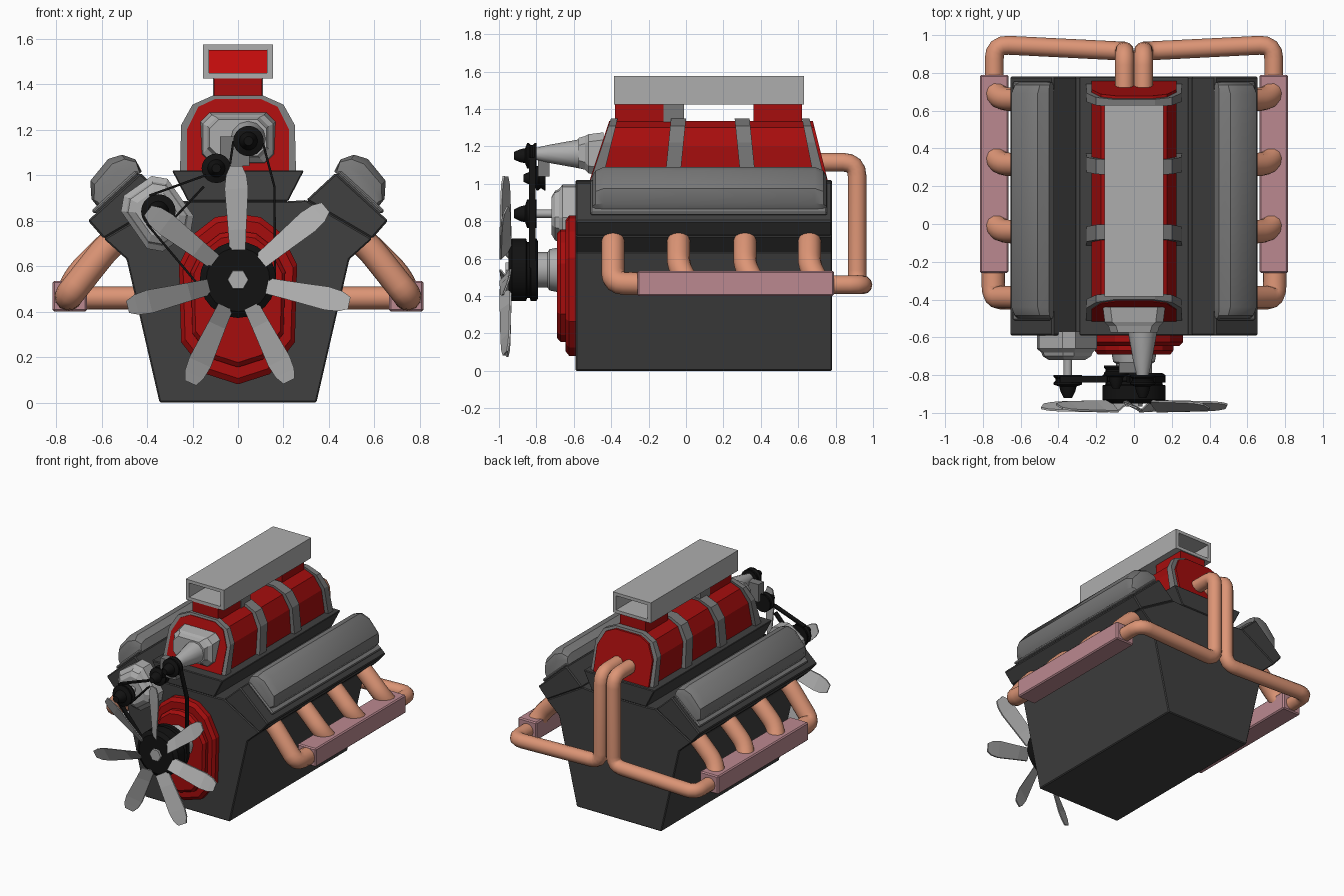
import bpy, bmesh
from math import sin, cos, pi, radians
from mathutils import Vector

old = bpy.data.objects.get("Cube")
if old:
    bpy.data.objects.remove(old)


def material(name, *rgb):
    m = bpy.data.materials.new(name)
    m.use_nodes = True
    m.diffuse_color = (*rgb, 1)
    m.node_tree.nodes["Principled BSDF"].inputs["Base Color"].default_value = (*rgb, 1)
    return m


DARK = material("dark iron", .05, .05, .05)
STEEL = material("mid grey steel", .19, .19, .19)
LIGHT = material("light aluminium", .42, .42, .42)
RED = material("deep red", .38, .004, .004)
BRIGHT = material("bright red", .65, .004, .004)
COPPER = material("copper", .72, .30, .18)
PINK = material("dusty pink", .5, .25, .28)
BLACK = material("black rubber", .006, .006, .006)


def loft(name, rings, mat, smooth=False, bevel=0):
    """Skin a list of equal-length rings and cap both ends."""
    bm = bmesh.new()
    rows = [[bm.verts.new(p) for p in r] for r in rings]
    n = len(rows[0])
    for a, b in zip(rows, rows[1:]):
        for i in range(n):
            j = (i + 1) % n
            bm.faces.new((a[i], a[j], b[j], b[i]))
    bm.faces.new(rows[0])
    bm.faces.new(rows[-1])
    bmesh.ops.recalc_face_normals(bm, faces=bm.faces)
    me = bpy.data.meshes.new(name)
    bm.to_mesh(me)
    bm.free()
    me.materials.append(mat)
    ob = bpy.data.objects.new(name, me)
    bpy.context.collection.objects.link(ob)
    if bevel:
        mod = ob.modifiers.new("edge", "BEVEL")
        mod.width = bevel
        mod.segments = 1
    if smooth:
        bpy.ops.object.select_all(action="DESELECT")
        ob.select_set(True)
        bpy.context.view_layer.objects.active = ob
        bpy.ops.object.shade_smooth_by_angle(angle=radians(35))
    return ob


def prism(name, pts, y0, y1, mat, lean0=0, lean1=0, bevel=0):
    """Extrude an xz outline along y; the ends may lean with height."""
    rings = [[(x, y + k * (z - 1.05), z) for x, z in pts] for y, k in ((y0, lean0), (y1, lean1))]
    return loft(name, rings, mat, bevel=bevel)


def box(name, x0, x1, y0, y1, z0, z1, mat, bevel=0):
    return prism(name, [(x0, z0), (x1, z0), (x1, z1), (x0, z1)], y0, y1, mat, bevel=bevel)


def turned(name, x, z, steps, mat, sides=20):
    """Lathe (y, radius) steps around an axis along y."""
    rings = [[(x + r * cos(2 * pi * i / sides), y, z + r * sin(2 * pi * i / sides))
              for i in range(sides)] for y, r in steps]
    return loft(name, rings, mat, smooth=sides > 8)


def both(half):
    """Mirror a right-hand outline, bottom to top, into a closed one."""
    return half + [(-x, z) for x, z in reversed(half) if x]


def tube(name, pts, radius, mat, bend=.06):
    """Round pipe through points with softened corners."""
    p = [Vector(q) for q in pts]
    path = [p[0]]
    for a, b, c in zip(p, p[1:], p[2:]):
        s = b + (a - b).normalized() * min(bend, (a - b).length * .48)
        e = b + (c - b).normalized() * min(bend, (c - b).length * .48)
        path += [s * (1 - t) ** 2 + b * 2 * t * (1 - t) + e * t * t for t in (0, .25, .5, .75, 1)]
    path.append(p[-1])
    cu = bpy.data.curves.new(name, "CURVE")
    cu.dimensions = "3D"
    cu.bevel_depth = radius
    cu.bevel_resolution = 4
    cu.use_fill_caps = True
    sp = cu.splines.new("POLY")
    sp.points.add(len(path) - 1)
    for pt, q in zip(sp.points, path):
        pt.co = (*q, 1)
    cu.materials.append(mat)
    bpy.context.collection.objects.link(bpy.data.objects.new(name, cu))


def chamfered(cx, cz, w, h, c, turn=0):
    """Rectangle with cut corners, half sizes w and h."""
    pts = [(w, -h + c), (w, h - c), (w - c, h), (-w + c, h),
           (-w, h - c), (-w, -h + c), (-w + c, -h), (w - c, -h)]
    return [(cx + x * cos(turn) - z * sin(turn), cz + x * sin(turn) + z * cos(turn)) for x, z in pts]


def stepped(name, steps, mat):
    """Loft of (y, outline) steps."""
    return loft(name, [[(x, y, z) for x, z in o] for y, o in steps], mat)


# Engine block and valley plate
F, B = -.59, .78
prism("engine_block", both([(.345, 0), (.49, .63), (.59, .72), (.30, .89), (.22, .885)]), F, B, DARK, bevel=.006)
prism("valley_plate", both([(.22, .885), (.29, 1.02)]), F, B, DARK, bevel=.005)

# Cylinder heads, valve covers, exhaust headers on each side
cover = [(-.165, 0), (-.18, .058), (-.15, .113), (-.093, .14), (.03, .122), (.08, .06), (.085, 0)]
for s, side in ((1, "left"), (-1, "right")):
    def tilt(t, n):
        return s * (.545 + .739 * t + .674 * n), .905 - .674 * t + .739 * n

    prism(side + "_cylinder_head", [(s * x, z) for x, z in
          ((.43, 1.01), (.66, .80), (.59, .72), (.30, .89))], F, B, DARK, bevel=.008)
    prism(side + "_cover_rim", [tilt(t, n) for t, n in
          ((-.15, 0), (.115, 0), (.115, .022), (-.15, .022))], -.51, .755, STEEL, bevel=.008)
    rings = []
    for y, k in ((-.50, .5), (-.485, .8), (-.44, 1), (.69, 1), (.735, .8), (.75, .5)):
        rings.append([(x, y, z) for x, z in (tilt(-.04 + (t + .04) * (.8 + .2 * k), n * k) for t, n in cover)])
    loft(side + "_valve_cover", rings, STEEL, smooth=True)

    box(side + "_exhaust_manifold", s * .665, s * .815, -.26, .79, .40, .535, PINK, bevel=.008)
    tube(side + "_front_header", [(s * .50, -.39, .74), (s * .57, -.39, .69), (s * .745, -.39, .47),
                                  (s * .745, -.24, .465)], .062, COPPER)
    for i, y in enumerate((-.04, .315, .66)):
        tube(f"{side}_header_{i + 2}", [(s * .50, y, .74), (s * .57, y, .69), (s * .70, y, .56),
                                        (s * .745, y + .05, .47)], .062, COPPER)
    tube(side + "_rear_pipe", [(s * .74, .77, .46), (s * .74, .95, .46), (s * .05, .915, .46),
                               (s * .05, .915, 1.115), (s * .05, .66, 1.115)], .05, COPPER, .075)

# Supercharger body with clamping bands
body = both([(.225, 1.02), (.225, 1.2), (.175, 1.30), (.10, 1.335)])
band = both([(.255, 1.02), (.25, 1.22), (.20, 1.31), (.11, 1.35)])
prism("supercharger_body", body, -.505, .75, RED, .33, -.25)
prism("front_band", band, -.50, -.44, STEEL, .33, .25)
prism("middle_band_front", band, -.11, -.03, STEEL, .1, .1)
prism("middle_band_rear", band, .29, .37, STEEL, -.1, -.1)
prism("rear_band", band, .68, .735, STEEL, -.2, -.25)

# Air scoop: open duct on two necks
box("front_neck", -.105, .105, -.38, -.12, 1.32, 1.43, RED)
box("neck_clamp", -.11, .11, -.12, -.01, 1.32, 1.43, STEEL)
box("rear_neck", -.105, .105, .36, .62, 1.31, 1.43, RED)
y0, y1 = -.385, .63
frames = [(y0, .155, .075), (y1, .155, .075), (y1, .128, .052), (y0, .128, .052)]
bm = bmesh.new()
rows = [[bm.verts.new((a * w, y, 1.5 + b * h)) for a, b in ((1, -1), (1, 1), (-1, 1), (-1, -1))]
        for y, w, h in frames]
for a, b in zip(rows, rows[1:] + rows[:1]):
    for i in range(4):
        bm.faces.new((a[i], a[i - 1], b[i - 1], b[i]))
bmesh.ops.recalc_face_normals(bm, faces=bm.faces)
me = bpy.data.meshes.new("air_scoop")
bm.to_mesh(me)
bm.free()
me.materials.append(LIGHT)
bpy.context.collection.objects.link(bpy.data.objects.new("air_scoop", me))
box("scoop_filter", -.127, .127, .1, .13, 1.449, 1.551, BRIGHT)

# Supercharger snout and drive
stepped("snout_housing", [(-.44, chamfered(0, 1.16, .165, .115, .04)), (-.52, chamfered(0, 1.16, .155, .105, .04)),
                          (-.54, chamfered(0, 1.165, .135, .09, .04)), (-.575, chamfered(0, 1.165, .125, .08, .04))], LIGHT)
turned("snout_cone", .045, 1.16, [(-.56, .08), (-.60, .072), (-.74, .047), (-.81, .03)], LIGHT, 12)
box("idler_bracket", -.08, .05, -.79, -.73, 1.04, 1.17, STEEL)

# Timing cover
for name, k, ya, yb in (("timing_cover", 1, -.58, -.645), ("timing_cover_step", .8, -.64, -.69)):
    outline = both([(0, -.375), (.14, -.33), (.25, -.19), (.26, .15), (.19, .29), (.10, .36), (0, .375)])
    stepped(name, [(y, [(x * q, .455 + z * q) for x, z in outline])
                   for y, q in ((ya, k), (yb + .02, k), (yb, k * .93))], RED)

# Alternator
stepped("alternator", [(y, chamfered(-.355, .83, .15 * q, .125 * q, .05 * q, radians(-55)))
                       for y, q in ((-.57, 1), (-.66, 1), (-.68, .85), (-.70, .8), (-.72, .6))], LIGHT)
turned("alternator_shaft", -.35, .84, [(-.71, .022), (-.81, .022)], LIGHT, 12)

# Pulleys
groove = [(-.80, 1), (-.81, 1), (-.82, .85), (-.83, .85), (-.84, 1), (-.85, 1), (-.86, .6), (-.89, .5), (-.92, .3)]
for name, x, z, r, dy in (("snout_pulley", .046, 1.15, .067, 0), ("idler_pulley", -.095, 1.03, .065, .05),
                          ("alternator_pulley", -.35, .84, .076, 0)):
    turned(name, x, z, [(y + dy, r * q) for y, q in groove], BLACK)
turned("water_pump", 0, .54, [(-.68, .12), (-.73, .11), (-.74, .095), (-.81, .095)], LIGHT, 12)
turned("fan_pulley", 0, .54, [(-.79, .15), (-.80, .168), (-.83, .168), (-.835, .15), (-.85, .15), (-.855, .168),
                              (-.93, .168), (-.95, .14)], BLACK, 24)
turned("fan_nut", 0, .54, [(-.94, .048), (-.965, .045)], LIGHT, 6)

# Drive belt runs
runs = [((.11, 1.14), (.16, .95)), ((.16, .95), (.163, .55)), ((-.02, 1.15), (-.035, 1.05)),
        ((-.39, .91), (-.14, 1.0)), ((-.40, .785), (-.16, .50)), ((-.29, .80), (-.15, .95))]
for i, (a, b) in enumerate(runs):
    a, b = Vector(a), Vector(b)
    d = (b - a).normalized() * .005
    off = Vector((-d.y, d.x))
    prism(f"belt_run_{i + 1}", [a - off, b - off, b + off, a + off], -.84, -.805, BLACK)

# Seven twisted fan blades
for i in range(7):
    a = radians(91) + i * 2 * pi / 7
    out, across = Vector((cos(a), 0, sin(a))), Vector((-sin(a), 0, cos(a)))
    rings = []
    for r, w, pitch in ((.13, .035, .028), (.22, .04, .026), (.40, .052, .022), (.46, .045, .018), (.50, .027, .01)):
        c = Vector((0, -.965, .54)) + out * r
        rings.append([c + across * (u * w) + Vector((0, u * pitch + v, 0))
                      for u, v in ((-1, -.005), (1, -.005), (1, .005), (-1, .005))])
    loft(f"fan_blade_{i + 1}", rings, LIGHT)
